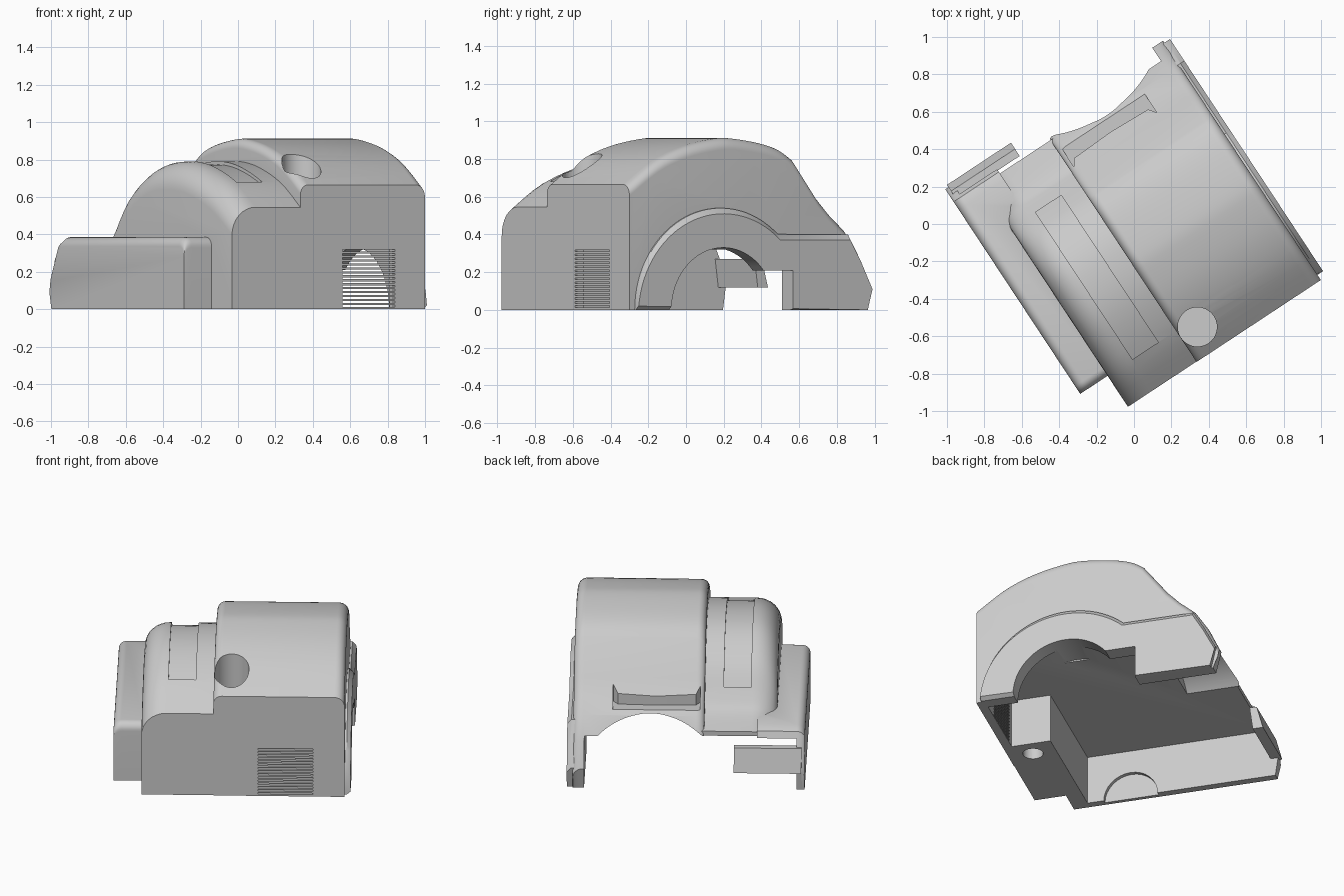
import bpy, bmesh, math
from mathutils import Matrix

cube = bpy.data.objects.get("Cube")
if cube:
    bpy.data.objects.remove(cube, do_unlink=True)

TURN = Matrix.Rotation(math.radians(33.4), 4, 'Z')  # the housing sits turned on its base

grey = bpy.data.materials.new("plain grey")
grey.use_nodes = True
grey.diffuse_color = (0.6, 0.6, 0.6, 1)
grey.node_tree.nodes["Principled BSDF"].inputs["Base Color"].default_value = (0.6, 0.6, 0.6, 1)


def loft(name, pts, axis, sections):
    """Sweep a 2D outline along an axis; each section is (position, height drop)."""
    bm = bmesh.new()
    rings = []
    for pos, drop in sections:
        ring = []
        for a, b in pts:
            if drop and b > 0:
                b = max(b - drop, 0.02)
            co = {'u': (pos, a, b), 'v': (a, pos, b), 'z': (a, b, pos)}[axis]
            ring.append(bm.verts.new(co))
        rings.append(ring)
    n = len(pts)
    for r, s in zip(rings, rings[1:]):
        for i in range(n):
            bm.faces.new((r[i], r[(i + 1) % n], s[(i + 1) % n], s[i]))
    bm.faces.new(rings[0])
    bm.faces.new(rings[-1])
    bmesh.ops.recalc_face_normals(bm, faces=bm.faces)
    bm.transform(TURN)
    mesh = bpy.data.meshes.new(name)
    bm.to_mesh(mesh)
    bm.free()
    mesh.materials.append(grey)
    ob = bpy.data.objects.new(name, mesh)
    bpy.context.collection.objects.link(ob)
    return ob


def prism(name, pts, axis, a, b):
    return loft(name, pts, axis, [(a, 0), (b, 0)])


def rect(a0, a1, b0, b1):
    return [(a0, b0), (a1, b0), (a1, b1), (a0, b1)]


def arc(ca, cb, r, start, end, n=32):
    angles = [math.radians(start + (end - start) * i / n) for i in range(n + 1)]
    return [(ca + r * math.cos(t), cb + r * math.sin(t)) for t in angles]


def smooth(pts, n=4):
    """Catmull-Rom curve through the points."""
    p = [pts[0]] + pts + [pts[-1]]
    out = []
    for i in range(1, len(p) - 2):
        for k in range(n):
            t = k / n
            out.append(tuple(
                0.5 * (2 * p1 + (p2 - p0) * t + (2 * p0 - 5 * p1 + 4 * p2 - p3) * t * t
                       + (3 * p1 - p0 - 3 * p2 + p3) * t ** 3)
                for p0, p1, p2, p3 in zip(p[i - 1], p[i], p[i + 1], p[i + 2])))
    return out + [pts[-1]]


def rounded(end, r, direction, n=8):
    """Sections of a quarter-round edge running outwards to the end position."""
    out = []
    for i in range(n + 1):
        t = math.pi / 2 * i / n
        out.append((end - direction * r * (1 - math.sin(t)), r * (1 - math.cos(t))))
    return out


def combine(target, other, op):
    mod = target.modifiers.new(op, 'BOOLEAN')
    mod.operation = op
    mod.solver = 'EXACT'
    mod.object = other
    with bpy.context.temp_override(object=target, active_object=target,
                                   selected_objects=[target]):
        bpy.ops.object.modifier_apply(modifier=mod.name)
    bpy.data.objects.remove(other, do_unlink=True)


# Large arched body
big_top = smooth([(-.80, .665), (-.62, .79), (-.44, .865), (-.25, .905), (-.13, .91),
                  (.05, .885), (.17, .85), (.25, .80)])
big = big_top + [(.40, .60), (.48, .515), (.577, .43), (.66, .30), (.733, .14), (.70, 0), (-.80, 0)]
body = loft("housing", big, 'u', rounded(-.127, .05, -1)[::-1] + rounded(.669, .06, 1))

# Lower arched body with a soft outer edge
mid_top = smooth([(-.798, .545), (-.6, .68), (-.35, .77), (-.13, .79), (.06, .755),
                  (.24, .645), (.37, .48), (.45, .405), (.62, .35)])
mid = mid_top + [(.62, 0), (-.798, 0)]
combine(body, loft("side_body", mid, 'u', rounded(-.565, .15, -1)[::-1] + [(0, 0)]), 'UNION')

# Low shelf along the outer side
shelf = [(-.60, 0), (-.60, .33)] + arc(-.55, .335, .05, 170, 90, 6) + \
        [(.58, .385), (.63, .36), (.70, .20), (.71, .14), (.69, 0)]
combine(body, loft("shelf", shelf, 'u', rounded(-.74, .05, -1)[::-1] + [(-.45, 0)]), 'UNION')

# Raised surround on the opposite side
rim = arc(-.227, 0, .54, 180, 48) + [(.58, .40), (.65, .28), (.72, .14), (.69, 0)]
combine(body, loft("rim", rim, 'u', [(.62, 0), (.68, 0), (.705, .03)]), 'UNION')

# Recessed band over the lower body
band = [(v, z - .018) for v, z in mid_top if -.63 < v < .37]
band += [(v, z + .1) for v, z in reversed(band)]
combine(body, prism("band_cutter", band, 'u', -.405, -.24), 'DIFFERENCE')

# Hollow underside, stepped round the solid block at the front, open at the back
cavity = [(-.69, -.50), (.10, -.50), (.10, -.745), (.60, -.745), (.60, 1), (-.69, 1)]
combine(body, prism("cavity_cutter", cavity, 'z', -.1, .32), 'DIFFERENCE')

# Shaft opening with a rectangular notch, and its shallow seat in the far wall
opening = [(-.557, -.1)] + arc(-.227, 0, .33, 180, 40) + [(.028, .21), (.215, .21), (.215, -.1)]
combine(body, prism("shaft_cutter", opening, 'u', .45, .85), 'DIFFERENCE')
seat = arc(-.227, 0, .17, 0, 360)[:-1]
combine(body, prism("seat_cutter", seat, 'u', -.715, -.6), 'DIFFERENCE')

# Arched lip and stepped recess at the back
lip = [(-.18, .1)] + arc(.2, -.05, .49, 140, 40) + [(.58, .1)]
combine(body, prism("lip_cutter", lip, 'v', .30, 1), 'DIFFERENCE')
step = [(-.10, .43), (-.075, .47), (.17, .48), (.40, .47), (.43, .43), (.43, .8), (-.10, .8)]
combine(body, prism("step_cutter", step, 'z', .455, .7), 'DIFFERENCE')

# Screw hole with a wide counterbore
for radius, low in ((.062, -.1), (.105, .50)):
    ring = arc(-.02, -.646, radius, 0, 360)[:-1]
    combine(body, prism("screw_cutter", ring, 'z', low, 1.2), 'DIFFERENCE')

# Vent slots in the front wall
for i in range(15):
    z = .012 + i * .0212
    combine(body, prism("vent_cutter", rect(.143, .478, z, z + .010), 'v', -.9, -.70), 'DIFFERENCE')

# Sloping tab across the back opening
tab = [(.66, .12), (.725, .12), (.685, .27), (.64, .27)]
combine(body, prism("tab", tab, 'u', -.72, -.31), 'UNION')

bpy.ops.object.select_all(action='DESELECT')
body.select_set(True)
bpy.context.view_layer.objects.active = body
bpy.ops.object.shade_smooth_by_angle(angle=math.radians(30))
